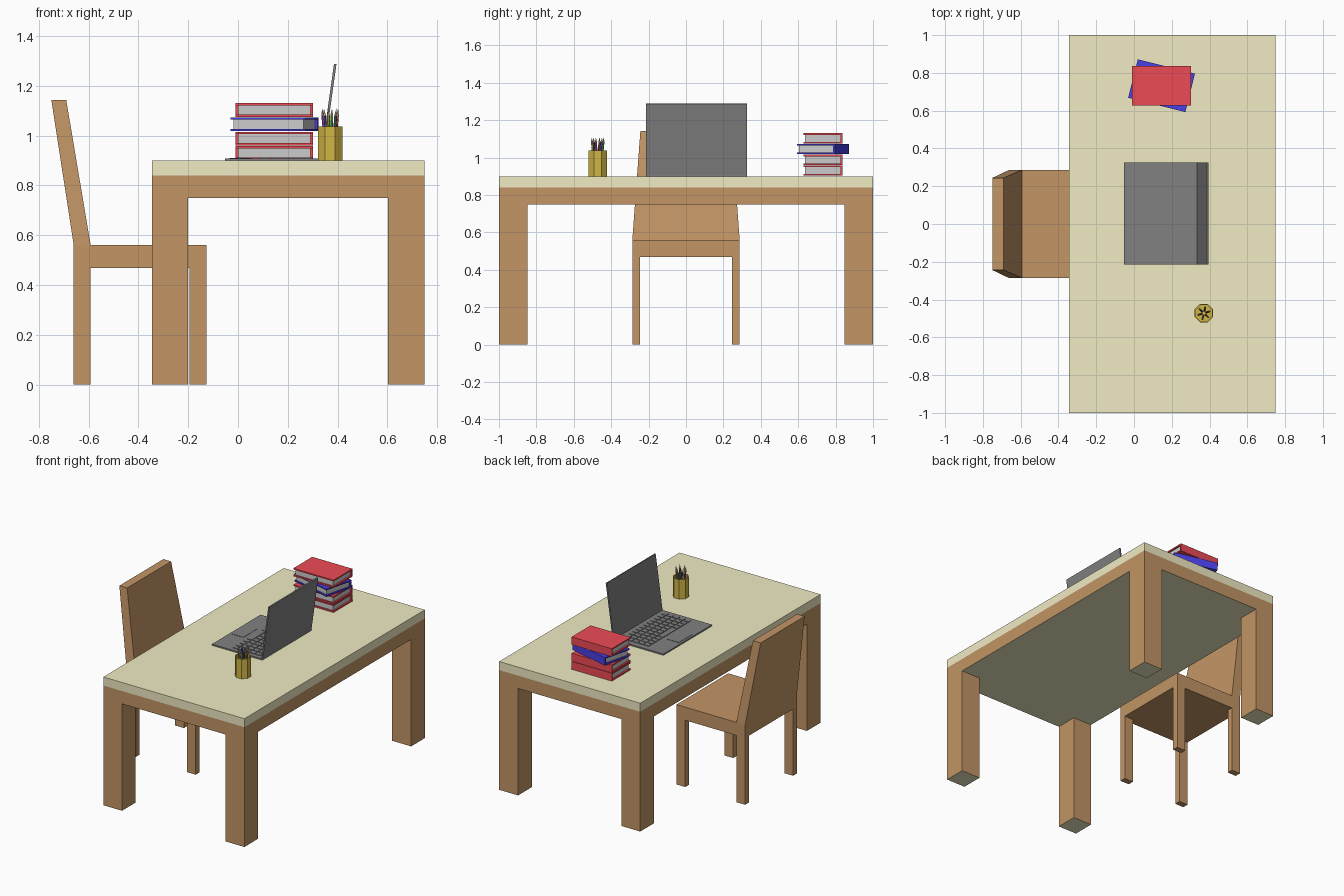
import bpy, bmesh, math
from mathutils import Matrix, Vector

if "Cube" in bpy.data.objects:
    bpy.data.objects.remove(bpy.data.objects["Cube"])


def mat(name, r, g, b):
    m = bpy.data.materials.new(name)
    m.diffuse_color = (r, g, b, 1)
    m.use_nodes = True
    m.node_tree.nodes["Principled BSDF"].inputs["Base Color"].default_value = m.diffuse_color
    return m


WOOD = mat("brown wood", 0.54, 0.30, 0.13)
PALE = mat("pale top", 0.87, 0.83, 0.55)
DARK = mat("dark plastic", 0.22, 0.22, 0.22)
RED = mat("red cover", 0.85, 0.07, 0.09)
BLUE = mat("blue cover", 0.07, 0.05, 0.80)
PAPER = mat("paper", 0.75, 0.75, 0.75)
GOLD = mat("cup gold", 0.64, 0.47, 0.06)
TIP = mat("pencil wood", 0.70, 0.52, 0.35)


def finish(name, bm, *mats):
    me = bpy.data.meshes.new(name)
    bm.to_mesh(me)
    bm.free()
    for m in mats:
        me.materials.append(m)
    ob = bpy.data.objects.new(name, me)
    bpy.context.collection.objects.link(ob)
    return ob


def add_box(bm, x, y, z, index=0):
    size = (x[1] - x[0], y[1] - y[0], z[1] - z[0], 1)
    mid = Vector((sum(x) / 2, sum(y) / 2, sum(z) / 2))
    m = Matrix.Translation(mid) @ Matrix.Diagonal(size)
    verts = bmesh.ops.create_cube(bm, size=1, matrix=m)["verts"]
    for f in {f for v in verts for f in v.link_faces}:
        f.material_index = index


def box(name, x, y, z, m):
    bm = bmesh.new()
    add_box(bm, x, y, z)
    return finish(name, bm, m)


def legged_slab(xs, ys, z0, z1):
    """Slab cut 3 x 3, with its corner cells pulled down to the floor as legs."""
    bm = bmesh.new()
    bmesh.ops.create_grid(bm, x_segments=3, y_segments=3, size=1)
    for v in bm.verts:
        i, j = (round((c + 1) * 1.5) for c in v.co.xy)
        v.co = (xs[i], ys[j], z0)
    ext = bmesh.ops.extrude_face_region(bm, geom=bm.faces[:], use_keep_orig=True)
    for v in ext["geom"]:
        if isinstance(v, bmesh.types.BMVert):
            v.co.z = z1
    corners = []
    for f in bm.faces:
        c = f.calc_center_median()
        outer_x = not xs[1] < c.x < xs[2]
        outer_y = not ys[1] < c.y < ys[2]
        if abs(c.z - z0) < 1e-5 and outer_x and outer_y:
            corners.append(f)
    for f in bmesh.ops.extrude_discrete_faces(bm, faces=corners)["faces"]:
        for v in f.verts:
            v.co.z = 0
    bmesh.ops.recalc_face_normals(bm, faces=bm.faces[:])
    return bm


# Desk: frame with legs (pale undersides) and tabletop
bm = legged_slab([-0.345, -0.2, 0.603, 0.75], [-1, -0.848, 0.848, 1], 0.75, 0.84)
for f in bm.faces:
    f.material_index = int(f.normal.z < -0.9)
finish("desk_frame", bm, WOOD, PALE)
box("desk_top", (-0.345, 0.75), (-1, 1), (0.84, 0.9), PALE)

# Chair: seat with legs, and a leaning, tapering back raised from the rear strip
bm = legged_slab([-0.66, -0.592, -0.195, -0.127], [-0.287, -0.245, 0.245, 0.287], 0.468, 0.56)
rear = [f for f in bm.faces if f.normal.z > 0.9 and f.calc_center_median().x < -0.592]
ext = bmesh.ops.extrude_face_region(bm, geom=rear)
for v in ext["geom"]:
    if isinstance(v, bmesh.types.BMVert):
        v.co = (-0.75 if v.co.x < -0.63 else -0.69, v.co.y * 0.85, 1.143)
finish("chair", bm, WOOD)

# Laptop: base, touchpad, keys, tilted screen
box("laptop_base", (-0.052, 0.338), (-0.215, 0.325), (0.9, 0.909), DARK)
box("laptop_touchpad", (-0.035, 0.055), (-0.02, 0.13), (0.909, 0.911), DARK)
bm = bmesh.new()
for row in range(5):
    x = 0.09 + row * 0.044
    for col in range(12):
        y = -0.185 + col * 0.04
        if row == 0 and 4 <= col <= 7:      # space bar
            if col == 4:
                add_box(bm, (x, x + 0.034), (y, y + 0.15), (0.909, 0.913))
            continue
        add_box(bm, (x, x + 0.034), (y, y + 0.03), (0.909, 0.913))
finish("laptop_keys", bm, DARK)
screen = box("laptop_screen", (-0.005, 0.005), (-0.215, 0.325), (0, 0.386), DARK)
screen.location = (0.337, 0, 0.906)
screen.rotation_euler.y = math.radians(8)


# Books: spine at the back, two boards, recessed pages
def book(name, cover, z, angle=0):
    bm = bmesh.new()
    x, y = (-0.156, 0.156), (-0.105, 0.105)
    add_box(bm, x, y, (0, 0.009))
    add_box(bm, x, y, (0.046, 0.055))
    add_box(bm, x, (0.095, 0.105), (0.009, 0.046))
    add_box(bm, (-0.145, 0.145), (-0.096, 0.095), (0.009, 0.046), 1)
    ob = finish(name, bm, cover, PAPER)
    ob.location = (0.146, 0.732, z)
    ob.rotation_euler.z = math.radians(angle)


for i, (cover, angle) in enumerate([(RED, 0), (RED, 0), (BLUE, -14), (RED, 0)]):
    book(f"book_{i + 1}", cover, 0.903 + i * 0.0575, angle)

# Pencil cup: eight-sided, hollowed from the top
CUP = Vector((0.37, -0.472, 0.9))
bm = bmesh.new()
bmesh.ops.create_cone(bm, cap_ends=True, segments=8, radius1=0.053, radius2=0.053, depth=0.137,
                      matrix=Matrix.Translation((0, 0, 0.0685)) @ Matrix.Rotation(math.pi / 8, 4, "Z"))
top = max(bm.faces, key=lambda f: f.calc_center_median().z)
bmesh.ops.inset_region(bm, faces=[top], thickness=0.007)
floor = bmesh.ops.extrude_discrete_faces(bm, faces=[top])["faces"][0]
for v in floor.verts:
    v.co.z = 0.01
finish("pencil_cup", bm, GOLD).location = CUP

# Pencils: six-sided, fanned out inside the cup
colours = [(0.6, 0.1, 0.1), (0.1, 0.45, 0.1), (0.08, 0.08, 0.5),
           (0.4, 0.1, 0.45), (0.55, 0.55, 0.1), (0.12, 0.12, 0.15)]
for i, rgb in enumerate(colours):
    bm = bmesh.new()
    bmesh.ops.create_cone(bm, cap_ends=True, segments=6, radius1=0.006, radius2=0.006,
                          depth=0.17, matrix=Matrix.Translation((0, 0, 0.085)))
    body = set(bm.faces)
    bmesh.ops.create_cone(bm, segments=6, radius1=0.006, radius2=0,
                          depth=0.028, matrix=Matrix.Translation((0, 0, 0.184)))
    for f in bm.faces:
        f.material_index = int(f not in body)
    ob = finish(f"pencil_{i + 1}", bm, mat(f"pencil colour {i + 1}", *rgb), TIP)
    a = i * math.tau / 6 + 0.3
    out = Vector((math.cos(a), math.sin(a), 0))
    ob.location = CUP + out * 0.014 + Vector((0, 0, 0.012))
    ob.rotation_euler = (out * 0.1 + Vector((0, 0, 1))).to_track_quat("Z", "Y").to_euler()
